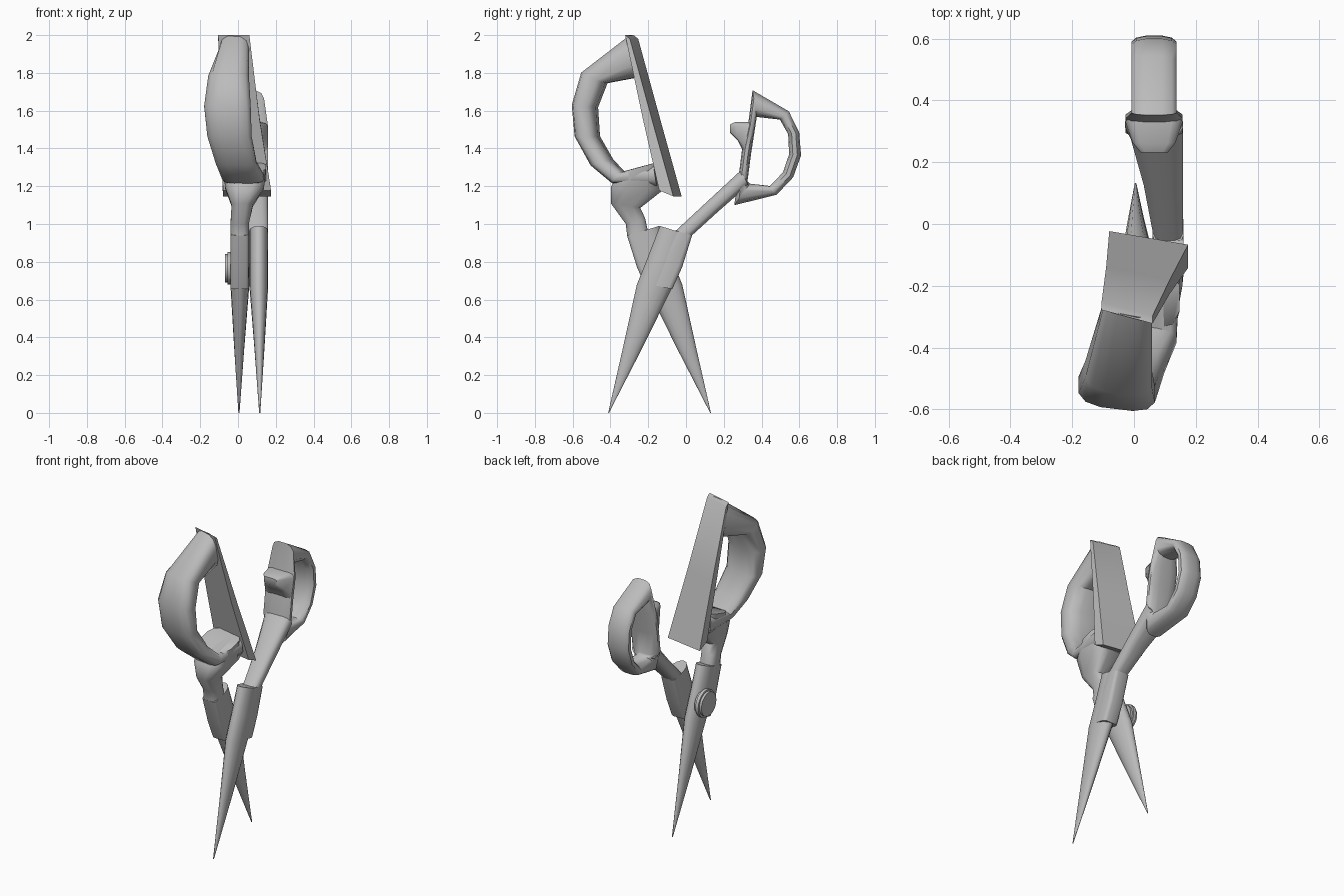
import bpy, bmesh, math
from mathutils import Matrix

if "Cube" in bpy.data.objects:
    bpy.data.objects.remove(bpy.data.objects["Cube"])

metal = bpy.data.materials.new("grey metal")
metal.use_nodes = True
GREY = (0.5, 0.5, 0.5, 1)
metal.diffuse_color = GREY
metal.node_tree.nodes["Principled BSDF"].inputs["Base Color"].default_value = GREY


def soften(power, count=12):
    """Rounded-rectangle section in the unit square."""
    pts = []
    for i in range(count):
        a = math.tau * (i + 0.5) / count
        c, s = math.cos(a), math.sin(a)
        pts.append((math.copysign(abs(c) ** power, c), math.copysign(abs(s) ** power, s)))
    return pts


ROUND = soften(0.65)
BLOCK = soften(0.35)
BOX = [(1, 1), (-1, 1), (-1, -1), (1, -1)]
# two shallow domes meeting at sharp cutting edges
LENS = [(math.cos(math.tau * i / 16), math.sin(math.tau * i / 16)) for i in range(16)]


def finish(name, bm, angle=50):
    bmesh.ops.recalc_face_normals(bm, faces=bm.faces)
    mesh = bpy.data.meshes.new(name)
    bm.to_mesh(mesh)
    bm.free()
    mesh.materials.append(metal)
    obj = bpy.data.objects.new(name, mesh)
    bpy.context.collection.objects.link(obj)
    bpy.ops.object.select_all(action="DESELECT")
    obj.select_set(True)
    bpy.context.view_layer.objects.active = obj
    bpy.ops.object.shade_smooth_by_angle(angle=math.radians(angle))
    return obj


def loft(name, stations, section, closed=False, skew=0, mirror=False):
    """Each station: one edge (y, z), the other edge (y, z), x range."""
    bm = bmesh.new()
    rings = []
    for (ay, az), (by, bz), (x0, x1) in stations:
        ring = []
        for u, v in section:
            t = (1 - u) / 2
            x = (x0 + x1) / 2 + v * (x1 - x0) / 2
            y = ay + (by - ay) * t - skew * v
            z = az + (bz - az) * t
            if mirror:
                x, y = 0.12 - x, -0.28 - y
            ring.append(bm.verts.new((x, y, z)))
        rings.append(ring)
    n = len(section)
    pairs = list(zip(rings, rings[1:]))
    if closed:
        pairs.append((rings[-1], rings[0]))
    else:
        bm.faces.new(rings[0])
        bm.faces.new(rings[-1])
    for a, b in pairs:
        for i in range(n):
            j = (i + 1) % n
            bm.faces.new((a[i], a[j], b[j], b[i]))
    return finish(name, bm)


# Two matching blades, each with a squarer shank along its handle side
full = (.06, .16)
blade = [
    ((-.412, 0), (-.408, 0), (.112, .118)),
    ((-.335, .34), (-.233, .34), (.087, .14)),
    ((-.26, .68), (-.07, .67), full),
    ((-.2, .83), (-.01, .81), full),
    ((-.138, .99), (.02, .94), full),
]
shank = [
    ((-.19, .68), (-.072, .655), full),
    ((-.14, .81), (-.02, .77), full),
    ((-.055, .965), (.033, .94), full),
]
for side, flip in (("outer", False), ("inner", True)):
    loft(side + "_blade", blade, LENS, mirror=flip)
    loft(side + "_shank", shank, BLOCK, mirror=flip)

# Arm up to the small handle
loft("small_handle_arm", [
    ((-.055, .965), (.033, .94), full),
    ((.11, 1.118), (.165, 1.06), (.03, .16)),
    ((.29, 1.285), (.33, 1.205), (-.02, .16)),
], ROUND)

# Small finger loop
wide, mid = (-.03, .16), (-.01, .14)
loft("small_handle_loop", [
    ((.352, 1.71), (.375, 1.565), (-.01, .14)),
    ((.545, 1.597), (.497, 1.552), mid),
    ((.6, 1.485), (.54, 1.475), mid),
    ((.61, 1.363), (.545, 1.369), mid),
    ((.568, 1.247), (.512, 1.273), mid),
    ((.48, 1.154), (.444, 1.202), mid),
    ((.254, 1.098), (.34, 1.215), (.01, .14)),
    ((.28, 1.27), (.326, 1.225), wide),
    ((.298, 1.41), (.345, 1.37), wide),
    ((.33, 1.54), (.365, 1.5), wide),
], soften(0.75), closed=True)
loft("small_handle_rest", [
    ((.34, 1.54), (.305, 1.38), wide),
    ((.26, 1.54), (.275, 1.44), (-.005, .135)),
    ((.232, 1.527), (.232, 1.485), (.02, .11)),
], BLOCK)

# Neck up to the large handle
loft("large_handle_neck", [
    ((-.313, .94), (-.2, .96), (-.04, .06)),
    ((-.32, 1.0), (-.215, 1.03), (-.04, .06)),
    ((-.4, 1.11), (-.24, 1.085), (-.035, .08)),
    ((-.4, 1.2), (-.12, 1.178), (-.07, .14)),
    ((-.34, 1.275), (-.14, 1.33), (-.08, .15)),
], ROUND)

# Large finger loop and its straight bar
loft("large_handle_loop", [
    ((-.295, 2.0), (-.25, 1.775), (-.1, .06)),
    ((-.55, 1.802), (-.42, 1.745), (-.16, .06)),
    ((-.6, 1.63), (-.47, 1.618), (-.182, .07)),
    ((-.585, 1.464), (-.46, 1.464), (-.165, .075)),
    ((-.5, 1.31), (-.39, 1.342), (-.12, .1)),
    ((-.386, 1.215), (-.33, 1.278), (-.085, .14)),
    ((-.14, 1.19), (-.16, 1.325), (-.08, .15)),
], ROUND, skew=.015)
loft("large_handle_bar", [
    ((-.275, 1.98), (-.3, 2.0), (-.105, .06)),
    ((-.16, 1.56), (-.205, 1.55), (-.09, .115)),
    ((-.045, 1.146), (-.12, 1.178), (-.08, .175)),
], BOX, skew=.022)

# Pivot screw: a wide washer and a narrower head
bm = bmesh.new()
for radius, x, depth in ((.075, -.045, .05), (.086, -.045, .02)):
    place = Matrix.Translation((x, -.13, .765)) @ Matrix.Rotation(math.pi / 2, 4, "Y")
    bmesh.ops.create_cone(bm, cap_ends=True, segments=20, radius1=radius,
                          radius2=radius, depth=depth, matrix=place)
finish("pivot_screw", bm, 30)
